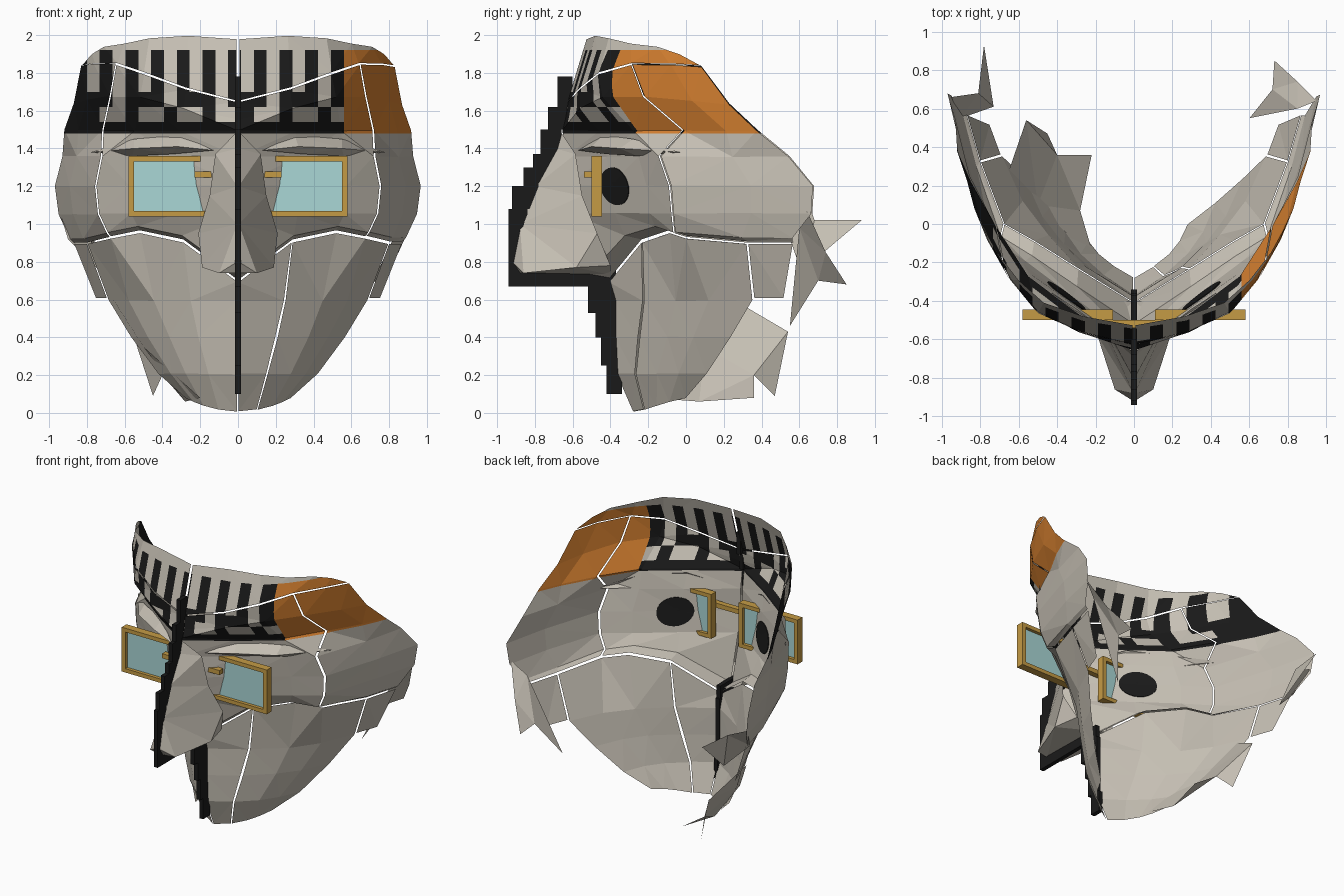
import bpy, bmesh
from mathutils import Vector
from mathutils.bvhtree import BVHTree

cube = bpy.data.objects.get("Cube")
if cube:
    bpy.data.objects.remove(cube, do_unlink=True)


def material(name, rgb):
    m = bpy.data.materials.new(name)
    m.use_nodes = True
    m.diffuse_color = (*rgb, 1)
    m.node_tree.nodes["Principled BSDF"].inputs["Base Color"].default_value = (*rgb, 1)
    return m


STONE = material("stone grey", (.57, .53, .46))
BLACK = material("black", (.01, .01, .01))
ORANGE = material("orange", (.68, .22, .03))
GOLD = material("gold", (.56, .33, .06))
TEAL = material("teal glass", (.4, .68, .67))


def finish(bm, name, mats):
    mesh = bpy.data.meshes.new(name)
    bm.to_mesh(mesh)
    obj = bpy.data.objects.new(name, mesh)
    for m in mats:
        mesh.materials.append(m)
    bpy.context.collection.objects.link(obj)
    return obj


def box(bm, x0, x1, y0, y1, z0, z1):
    vs = bmesh.ops.create_cube(bm, size=1)["verts"]
    for v in vs:
        v.co = Vector((x1 if v.co.x > 0 else x0, y1 if v.co.y > 0 else y0,
                       z1 if v.co.z > 0 else z0))


def facets(name, points, faces, side=1):
    bm = bmesh.new()
    vs = [bm.verts.new((x * side, y, z)) for x, y, z in points]
    for f in faces:
        bm.faces.new([vs[i] for i in f])
    bmesh.ops.triangulate(bm, faces=bm.faces[:])
    if side < 0:
        bmesh.ops.reverse_faces(bm, faces=bm.faces[:])
    return finish(bm, name, [STONE])


# Depth of the mask from its centre line to its back edge
SPREAD = (0, .33, .6, .78, .92, 1)
CROWN = (0, .09, .23, .48, .77, 1)
BROW = (0, .19, .37, .62, .84, 1)
FACE = (0, .18, .33, .42, .75, 1)
JAW = (0, .17, .36, .56, .82, 1)

# Mask cross-sections: height, half width, front y, back y, depth curve
ROWS = [(1.97, .78, -.53, -.03, CROWN), (1.82, .83, -.63, .08, CROWN),
        (1.64, .87, -.645, .23, CROWN), (1.5, .92, -.66, .38, BROW),
        (1.36, .93, -.64, .55, FACE), (1.2, .97, -.64, .68, FACE),
        (1.05, .95, -.61, .67, FACE), (.92, .89, -.52, .57, FACE),
        (.9, .87, -.41, .57, FACE), (.6, .75, -.38, .52, JAW), (.4, .62, -.38, .38, JAW),
        (.2, .46, -.37, .22, JAW), (0, .3, -.28, .06, JAW)]
CHEEK_EDGE = (-.2, .01, .06, .03, 0, 0)
LIFT = {0: (.01, .03, .02, -.01, -.03, -.07), 1: (-.17, -.1, -.02, .03, .03, .02),
        2: (-.08, -.02, .04, .04, .02, 0), 7: CHEEK_EDGE, 8: CHEEK_EDGE,
        12: (0, .01, .03, .05, .07, .09)}


def shell_point(r, c, side):
    z, w, yf, yb, depth = ROWS[r]
    lift = LIFT[r][c] if r in LIFT else 0
    return Vector((side * w * SPREAD[c], yf + (yb - yf) * depth[c], z + lift))


# Headband colours by position
BAND_LOW, BAND_TOP, SPLIT = 1.48, 1.92, .56
TILE, START = .068, -.8


def band_material(p):
    if not BAND_LOW < p.z < BAND_TOP:
        return 0
    if p.x > SPLIT:
        return 2
    if p.x < START:
        return 1
    i = int((p.x - START) / TILE)
    if p.z > 1.7:
        return 0 if i % 2 == 0 else 1
    if 1.54 < p.z < 1.62:
        return 0 if i % 3 else 1
    return 0 if p.z > 1.62 and i % 4 == 2 else 1


def cut(bm, co, no, band_only):
    faces = [f for f in bm.faces if not band_only
             or BAND_LOW < f.calc_center_median().z < BAND_TOP]
    geom = set(faces)
    for f in faces:
        geom.update(f.edges)
        geom.update(f.verts)
    bmesh.ops.bisect_plane(bm, geom=list(geom), plane_co=co, plane_no=no, dist=1e-5)


def panel(name, r0, r1, c0, c1, side, gap=.009):
    bm = bmesh.new()
    pts = {(r, c): shell_point(r, c, side)
           for r in range(r0, r1 + 1) for c in range(c0, c1 + 1)}
    mid = sum(pts.values(), Vector()) / len(pts)
    vs = {k: bm.verts.new(p + (mid - p).normalized() * gap) for k, p in pts.items()}
    for r in range(r0, r1):
        for c in range(c0, c1):
            quad = [vs[r, c], vs[r + 1, c], vs[r + 1, c + 1], vs[r, c + 1]]
            bm.faces.new(quad if side > 0 else quad[::-1])
    bmesh.ops.triangulate(bm, faces=bm.faces[:])
    tree = BVHTree.FromBMesh(bm)
    if r0 < 3:
        for z in (BAND_LOW, BAND_TOP):
            cut(bm, (0, 0, z), (0, 0, 1), False)
        for z in (1.54, 1.62, 1.7):
            cut(bm, (0, 0, z), (0, 0, 1), True)
        for i in range(20):
            cut(bm, (START + TILE * i, 0, 0), (1, 0, 0), True)
        cut(bm, (SPLIT, 0, 0), (1, 0, 0), True)
        for f in bm.faces:
            f.material_index = band_material(f.calc_center_median())
    finish(bm, name, [STONE, BLACK, ORANGE])
    return tree


# Eyes: thin discs laid on the cheek surface
def eye(name, tree, side):
    bm = bmesh.new()
    bmesh.ops.create_circle(bm, cap_ends=True, cap_tris=True, segments=24, radius=.1)
    bmesh.ops.subdivide_edges(bm, edges=bm.edges[:], cuts=3, use_grid_fill=True)
    for v in bm.verts:
        start = Vector((side * .35 + v.co.x, -2, 1.2 + v.co.y))
        hit = tree.ray_cast(start, Vector((0, 1, 0)))[0]
        v.co = hit if hit else Vector((start.x, -.38, start.z))
    obj = finish(bm, name, [BLACK])
    mod = obj.modifiers.new("thickness", "SOLIDIFY")
    mod.thickness, mod.offset = .009, 0


for side, word in ((1, "left"), (-1, "right")):
    # Broken mask panels
    panel(word + "_crown", 0, 1, 0, 5, side)
    tree = panel(word + "_face", 1, 8, 0, 3, side)
    panel(word + "_temple", 1, 8, 3, 5, side, .009 if side > 0 else .002)
    if side > 0:
        panel("left_chin", 8, 12, 0, 1, side)
        panel("left_jaw", 8, 12, 1, 4, side)
    else:
        panel("right_jaw", 8, 12, 0, 4, side)
    panel(word + "_jaw_corner", 8, 9, 4, 5, side)
    eye(word + "_eye", tree, side)

    # Brow ridge
    facets(word + "_brow",
           [(.13, -.57, 1.39), (.3, -.44, 1.47), (.55, -.28, 1.45), (.78, -.03, 1.38),
            (.32, -.5, 1.41), (.55, -.35, 1.4), (.35, -.42, 1.37), (.56, -.26, 1.36)],
           [(0, 4, 1), (1, 4, 5, 2), (2, 5, 3), (0, 6, 4), (4, 6, 7, 5), (5, 7, 3)], side)

    # Nose half
    facets(word + "_nose",
           [(.004, -.665, 1.49), (.004, -.69, 1.4), (.004, -.8, 1.2), (.004, -.88, 1),
            (.004, -.92, .8), (.12, -.585, 1.37), (.15, -.55, 1.15), (.21, -.47, .95),
            (.19, -.58, .77), (.1, -.86, .74), (.004, -.88, .74), (.004, -.4, .73),
            (.15, -.4, .78)],
           [(0, 1, 5), (1, 2, 6, 5), (2, 3, 7, 6), (3, 9, 8, 7), (3, 4, 9), (4, 10, 9),
            (10, 11, 8, 9), (11, 12, 8), (7, 8, 12)], side)

    # Spectacle frame and lens
    bm = bmesh.new()
    for x0, x1, z0, z1 in ((.55, .58, 1.04, 1.36), (.11, .14, 1.04, 1.36),
                           (.14, .55, 1.04, 1.068), (.14, .55, 1.332, 1.36)):
        box(bm, *sorted((side * x0, side * x1)), -.5, -.445, z0, z1)
    finish(bm, word + "_spectacle_frame", [GOLD])
    bm = bmesh.new()
    box(bm, *sorted((side * .14, side * .55)), -.476, -.468, 1.068, 1.332)
    finish(bm, word + "_lens", [TEAL])

bm = bmesh.new()
box(bm, -.23, .23, -.54, -.5, 1.245, 1.278)
finish(bm, "spectacle_bridge", [GOLD])

# Torn flaps at the back and under the chin
facets("left_ear_flap",
       [(.95, .64, 1.07), (.85, .74, .85), (.73, .85, .68), (.72, .7, .7),
        (.6, .55, .46), (.85, .6, .98)],
       [(0, 5, 1), (5, 3, 1), (1, 3, 2), (5, 4, 3)])
facets("right_ear_flap",
       [(-.95, .66, 1.08), (-.81, .68, 1.02), (-.78, .93, 1.02), (-.73, .61, .75),
        (-.9, .55, .92)],
       [(0, 4, 1), (1, 3, 2), (1, 4, 3)])
facets("chin_flap",
       [(-.66, .25, .6), (-.56, .54, .43), (-.45, .47, .09), (-.4, .36, .2),
        (-.22, .36, .08), (-.28, .07, .06), (-.2, -.2, .08), (-.5, .1, .35)],
       [(0, 7, 3, 1), (1, 3, 2), (7, 5, 3), (3, 5, 4), (7, 6, 5)])

# Stepped centre fin: bottom, top, front y, back y
bm = bmesh.new()
for z0, z1, y0, y1 in ((.1, .25, -.42, -.34), (.25, .4, -.45, -.36), (.4, .53, -.48, -.36),
                       (.53, .67, -.52, -.36), (.67, .76, -.94, -.37), (.76, 1.08, -.94, -.84),
                       (1.08, 1.2, -.92, -.78), (1.2, 1.3, -.86, -.72), (1.3, 1.37, -.81, -.68),
                       (1.37, 1.5, -.77, -.66), (1.5, 1.62, -.73, -.63), (1.62, 1.78, -.68, -.6)):
    box(bm, -.015, .015, y0, y1, z0, z1)
finish(bm, "centre_fin", [BLACK])
